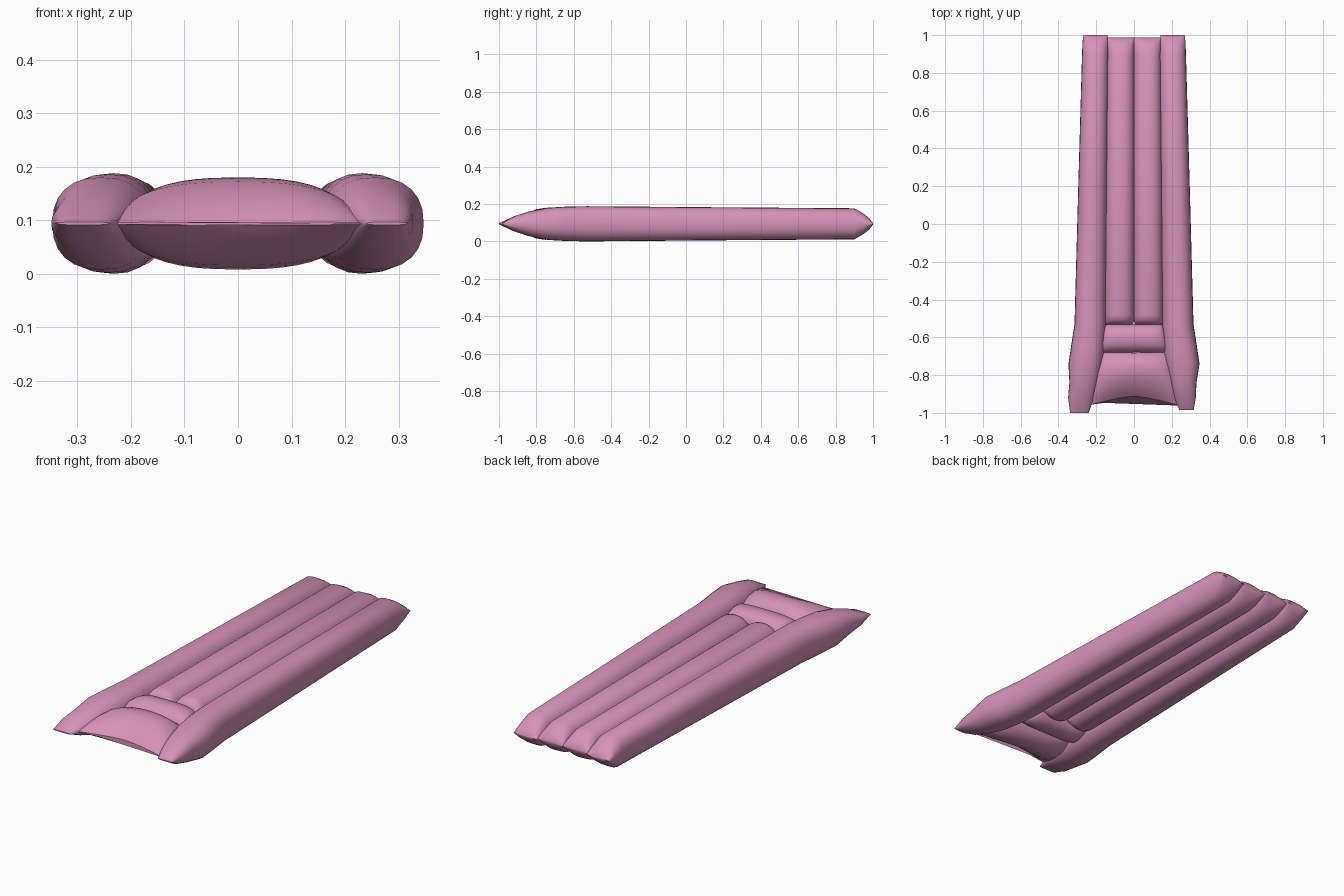
import bpy, math

cube = bpy.data.objects.get("Cube")
if cube:
    bpy.data.objects.remove(cube, do_unlink=True)

MID_Z = 0.094

pink = bpy.data.materials.new("pink_vinyl")
pink.use_nodes = True
PINK = (0.68, 0.29, 0.49, 1)
pink.diffuse_color = PINK
pink.node_tree.nodes["Principled BSDF"].inputs["Base Color"].default_value = PINK


def power(v, e):
    return math.copysign(abs(v) ** e, v)


def loft(name, sections, fullness=0.85, sides=24, bow=0.0, mirror=False):
    """Skin rounded sections (y, x_min, x_max, half_height) into one air chamber."""
    verts, faces = [], []
    for k, (y, x0, x1, h) in enumerate(sections):
        cx, w = (x0 + x1) / 2, (x1 - x0) / 2
        bend = bow * k / (len(sections) - 1)
        for i in range(sides):
            a = 2 * math.pi * i / sides
            c, s = power(math.cos(a), fullness), power(math.sin(a), fullness)
            x = cx + w * c
            verts.append((-x if mirror else x, y - bend * abs(c) ** 1.4, MID_Z + h * s))
    for k in range(len(sections) - 1):
        for i in range(sides):
            j = (i + 1) % sides
            a, b = k * sides, (k + 1) * sides
            quad = (a + i, a + j, b + j, b + i)
            faces.append(quad[::-1] if mirror else quad)
    last = (len(sections) - 1) * sides
    caps = [tuple(reversed(range(sides))), tuple(range(last, last + sides))]
    faces += [f[::-1] for f in caps] if mirror else caps

    mesh = bpy.data.meshes.new(name)
    mesh.from_pydata(verts, [], faces)
    mesh.materials.append(pink)
    ob = bpy.data.objects.new(name, mesh)
    bpy.context.collection.objects.link(ob)
    bpy.ops.object.select_all(action='DESELECT')
    ob.select_set(True)
    bpy.context.view_layer.objects.active = ob
    bpy.ops.object.mode_set(mode='EDIT')
    bpy.ops.mesh.select_all(action='SELECT')
    bpy.ops.mesh.normals_make_consistent(inside=False)
    bpy.ops.object.mode_set(mode='OBJECT')
    bpy.ops.object.shade_smooth_by_angle(angle=math.radians(40))
    return ob


# Long outer tubes, flaring and pinched flat at the head end
for side, mirror, tip, tip_y in (("left", False, 0.316, -0.985), ("right", True, 0.338, -1.0)):
    loft(side + "_side_tube", [
        (1.0, 0.14, 0.268, 0.003),
        (0.98, 0.138, 0.271, 0.03),
        (0.95, 0.136, 0.273, 0.054),
        (0.9, 0.134, 0.275, 0.083),
        (0.2, 0.142, 0.295, 0.088),
        (-0.53, 0.149, 0.315, 0.094),
        (-0.64, 0.154, 0.332, 0.092),
        (-0.74, 0.165, 0.347, 0.086),
        (-0.84, 0.188, tip / 2 + 0.173, 0.066),
        (-0.92, 0.212, tip + 0.011, 0.04),
        (tip_y, 0.24, tip, 0.003),
    ], mirror=mirror)

# Two inner tubes under the body
for side, mirror in (("left", False), ("right", True)):
    loft(side + "_inner_tube", [
        (0.988, -0.003, 0.144, 0.003),
        (0.975, -0.003, 0.144, 0.028),
        (0.95, -0.003, 0.144, 0.052),
        (0.9, -0.003, 0.144, 0.079),
        (-0.48, -0.003, 0.156, 0.082),
        (-0.51, 0.0, 0.155, 0.074),
        (-0.528, 0.004, 0.152, 0.05),
        (-0.535, 0.008, 0.148, 0.01),
    ], mirror=mirror)

# Small cross chamber at the neck
loft("neck_bolster", [
    (-0.53, -0.148, 0.148, 0.01),
    (-0.538, -0.154, 0.154, 0.05),
    (-0.56, -0.16, 0.16, 0.072),
    (-0.6, -0.168, 0.168, 0.079),
    (-0.64, -0.176, 0.176, 0.073),
    (-0.67, -0.178, 0.178, 0.05),
    (-0.684, -0.172, 0.172, 0.01),
], fullness=0.5, sides=32)

# Head pillow with a curved, pinched front edge
loft("head_pillow", [
    (-0.676, -0.175, 0.175, 0.01),
    (-0.684, -0.185, 0.185, 0.05),
    (-0.71, -0.195, 0.195, 0.074),
    (-0.75, -0.205, 0.205, 0.086),
    (-0.8, -0.218, 0.218, 0.078),
    (-0.85, -0.23, 0.23, 0.054),
    (-0.89, -0.24, 0.24, 0.025),
    (-0.912, -0.245, 0.245, 0.003),
], fullness=0.8, sides=40, bow=0.05)
